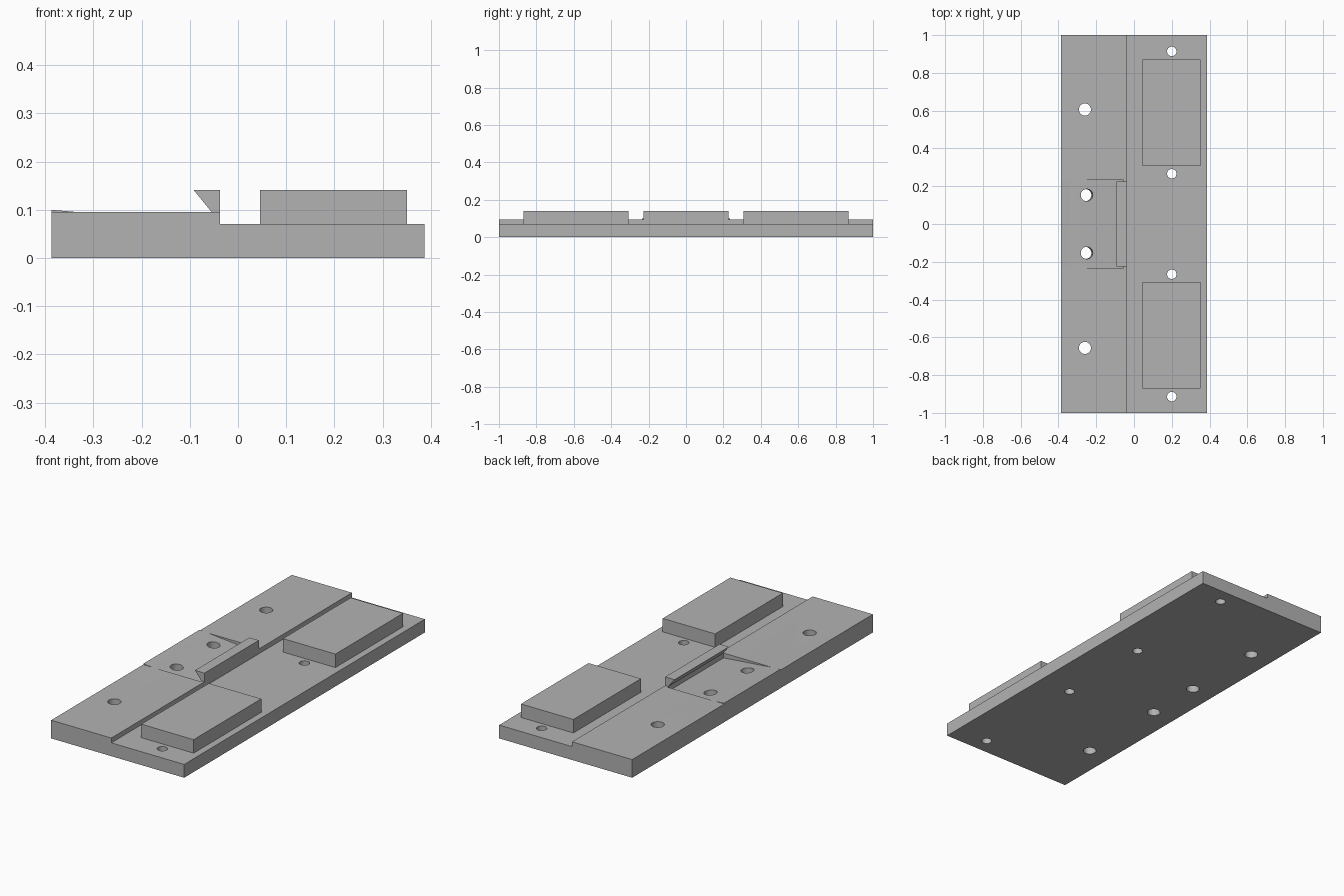
import bpy, bmesh, math
from mathutils import Vector

cube = bpy.data.objects.get("Cube")
if cube:
    bpy.data.objects.remove(cube, do_unlink=True)

grey = bpy.data.materials.new("light grey")
grey.use_nodes = True
colour = (0.45, 0.45, 0.45, 1)
grey.diffuse_color = colour
grey.node_tree.nodes["Principled BSDF"].inputs["Base Color"].default_value = colour

HALF_W, HIGH, LOW, TOP = 0.387, 0.0955, 0.07, 0.141
STEP_X, ROOT_X, SLOPE = -0.037, -0.055, 0.09


def add_object(name, bm):
    bmesh.ops.recalc_face_normals(bm, faces=bm.faces)
    mesh = bpy.data.meshes.new(name)
    bm.to_mesh(mesh)
    bm.free()
    mesh.materials.append(grey)
    obj = bpy.data.objects.new(name, mesh)
    bpy.context.collection.objects.link(obj)
    return obj


def prism(name, profile, y0, y1):
    """Extrude an x-z profile along y."""
    bm = bmesh.new()
    face = bm.faces.new([bm.verts.new((x, y0, z)) for x, z in profile])
    new = bmesh.ops.extrude_face_region(bm, geom=[face])["geom"]
    verts = [v for v in new if isinstance(v, bmesh.types.BMVert)]
    bmesh.ops.translate(bm, verts=verts, vec=(0, y1 - y0, 0))
    return add_object(name, bm)


def drill(name, x, y, radius, tilt=0.0):
    """Cylinder cutter whose axis passes through x, y at the floor height."""
    bm = bmesh.new()
    bmesh.ops.create_cone(bm, cap_ends=True, segments=32, radius1=radius,
                          radius2=radius, depth=0.5)
    obj = add_object(name, bm)
    obj.location = (x, y, 0.088)
    obj.rotation_euler.y = tilt
    return obj


def cut(target, cutter):
    bpy.context.view_layer.update()
    mod = target.modifiers.new("cut", 'BOOLEAN')
    mod.operation, mod.solver, mod.object = 'DIFFERENCE', 'EXACT', cutter
    bpy.context.view_layer.objects.active = target
    bpy.ops.object.modifier_apply(modifier=mod.name)
    bpy.data.objects.remove(cutter, do_unlink=True)


def floor_z(x):
    return 0.1 - SLOPE * (x + HALF_W)


# Stepped base plate
plate = prism("base_plate", [(-HALF_W, 0), (HALF_W, 0), (HALF_W, LOW),
                             (STEP_X, LOW), (STEP_X, HIGH), (-HALF_W, HIGH)], -1, 1)

# Sloped pocket running down to the catch
cut(plate, prism("pocket_cutter", [(-0.5, floor_z(-0.5)), (ROOT_X, floor_z(ROOT_X)),
                                   (ROOT_X, 0.3), (-0.5, 0.3)], -0.234, 0.234))

# Screw holes: straight in the plate, tilted in the pocket
holes = [(-0.26, 0.606, 0.032, 0), (-0.26, -0.656, 0.032, 0)]
for s in (-1, 1):
    holes += [(-0.25, s * 0.153, 0.032, math.atan(SLOPE)),
              (0.2, s * 0.914, 0.025, 0), (0.2, s * 0.266, 0.025, 0)]
for x, y, r, tilt in holes:
    cut(plate, drill("hole_cutter", x, y, r, tilt))

# Thin lip where the sloped floor rises above the plate edge
cross_x = -HALF_W + (0.1 - HIGH) / SLOPE
prism("pocket_lip", [(-HALF_W, HIGH), (cross_x, HIGH), (-HALF_W, 0.1)], -0.234, 0.234)

# Undercut catch
prism("catch", [(ROOT_X, HIGH), (STEP_X, HIGH), (STEP_X, TOP), (-0.092, TOP)],
      -0.226, 0.226)

# Raised blocks
for side, s in (("front", -1), ("back", 1)):
    prism(side + "_block", [(0.046, LOW), (0.351, LOW), (0.351, TOP), (0.046, TOP)],
          s * 0.308, s * 0.87)

# Smooth hole walls, sharp edges elsewhere
bpy.ops.object.select_all(action='DESELECT')
plate.select_set(True)
bpy.context.view_layer.objects.active = plate
bpy.ops.object.shade_smooth_by_angle(angle=math.radians(30))
